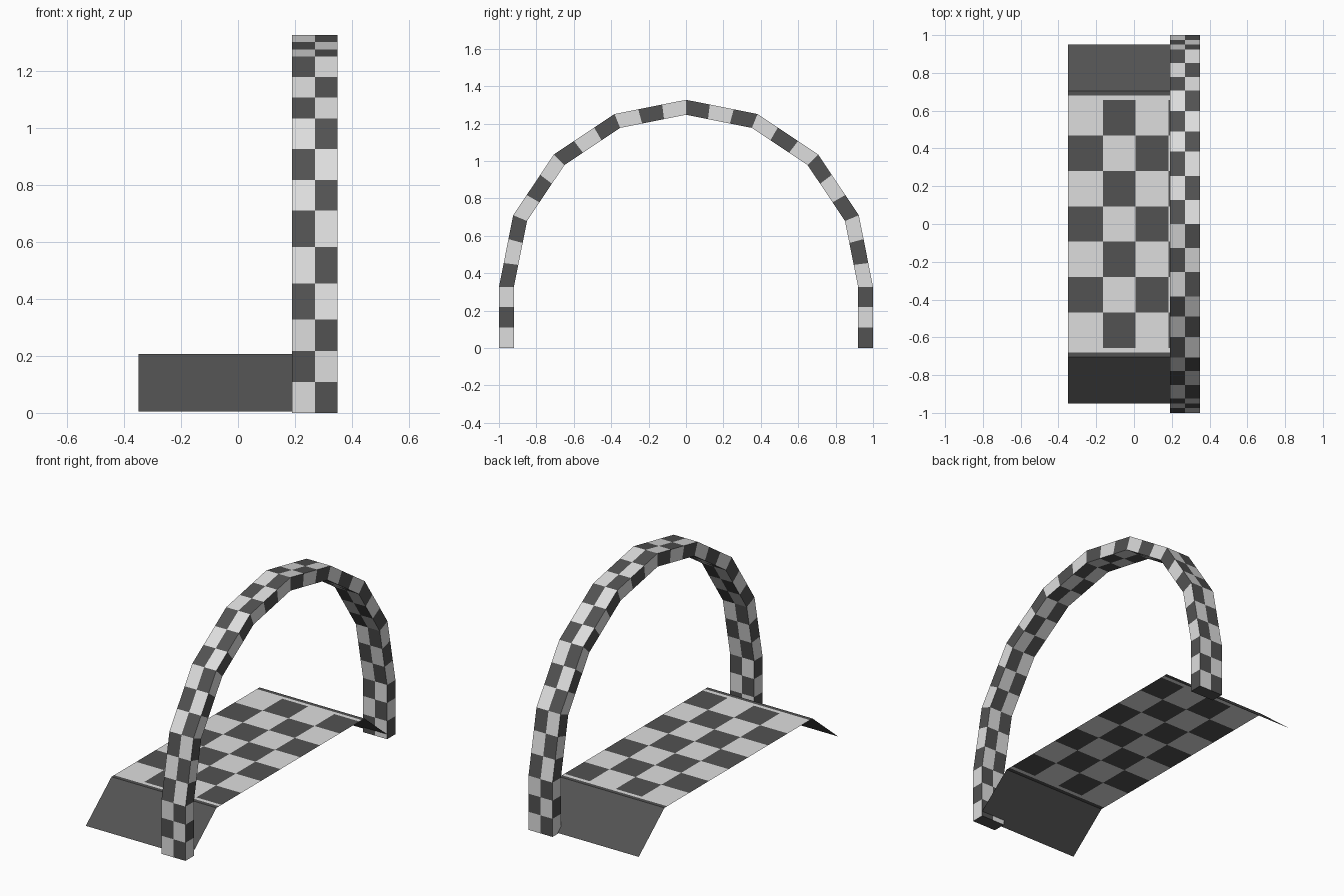
import bpy
import bmesh
from math import cos, sin, pi
from mathutils import Vector

cube = bpy.data.objects.get("Cube")
if cube:
    bpy.data.objects.remove(cube, do_unlink=True)


def make_material(name, value):
    mat = bpy.data.materials.new(name)
    colour = (value, value, value, 1)
    mat.diffuse_color = colour
    mat.use_nodes = True
    bsdf = mat.node_tree.nodes["Principled BSDF"]
    bsdf.inputs["Base Color"].default_value = colour
    bsdf.inputs["Roughness"].default_value = 0.8
    return mat


LIGHT, DARK = 0, 1
materials = [make_material("light_grey", 0.73), make_material("dark_grey", 0.085)]


def finish(bm, name):
    mesh = bpy.data.meshes.new(name)
    bm.to_mesh(mesh)
    bm.free()
    for mat in materials:
        mesh.materials.append(mat)
    obj = bpy.data.objects.new(name, mesh)
    bpy.context.collection.objects.link(obj)
    return obj


def make_sheet(name, xs, profile, rule):
    """Thin sheet: a (y, z) profile spread over the x positions."""
    bm = bmesh.new()
    rows = [[bm.verts.new((x, y, z)) for x in xs] for y, z in profile]
    for r in range(len(rows) - 1):
        for c in range(len(xs) - 1):
            a, b = rows[r], rows[r + 1]
            face = bm.faces.new((a[c], a[c + 1], b[c + 1], b[c]))
            face.material_index = rule(r, c)
    return finish(bm, name)


# Checkered deck with a light margin and a dark strip at both ends
HALF_W, DECK_Z, DECK_END = 0.35, 0.207, 0.705
TILE_ROWS, TILE_END = 7, 0.657
tile_ys = [TILE_END * (2 * i / TILE_ROWS - 1) for i in range(TILE_ROWS + 1)]
deck_ys = [-DECK_END, -0.68] + tile_ys + [0.68, DECK_END]
last_row = len(deck_ys) - 2


def deck_rule(r, c):
    if r in (0, last_row):
        return DARK
    if r in (1, last_row - 1):
        return LIGHT
    return (r - 2 + c) % 2


make_sheet("deck", [-HALF_W, -0.165, 0.008, 0.182, HALF_W],
           [(y, DECK_Z) for y in deck_ys], deck_rule)

# Plain sloping ramps at both ends
high, low = (DECK_END, DECK_Z), (0.95, 0.005)
make_sheet("back_ramp", [-HALF_W, HALF_W], [high, low], lambda r, c: DARK)
make_sheet("front_ramp", [-HALF_W, HALF_W],
           [(-low[0], low[1]), (-high[0], high[1])], lambda r, c: DARK)

# Arch: straight legs under a half ring of eight flat segments
SPRING_Z, OUTER, INNER = 0.327, 1.0, 0.92
SEGMENTS, TILES = 8, 3
X0, X1 = 0.19, 0.35


def arch_path(radius):
    corners = [Vector((0, -radius, 0))]
    for i in range(SEGMENTS + 1):
        a = pi * i / SEGMENTS
        corners.append(Vector((0, -radius * cos(a), SPRING_Z + radius * sin(a))))
    corners.append(Vector((0, radius, 0)))
    points = [corners[0]]
    for p, q in zip(corners, corners[1:]):
        points += [p.lerp(q, t / TILES) for t in range(1, TILES + 1)]
    return points


bm = bmesh.new()
mid = (X0 + X1) / 2
rings = []
for outer, inner in zip(arch_path(OUTER), arch_path(INNER)):
    loop = [(outer, x) for x in (X0, mid, X1)] + [(inner, x) for x in (X1, mid, X0)]
    rings.append([bm.verts.new((x, p.y, p.z)) for p, x in loop])
for r in range(len(rings) - 1):
    a, b = rings[r], rings[r + 1]
    for c in range(len(a)):
        n = (c + 1) % len(a)
        face = bm.faces.new((a[c], a[n], b[n], b[c]))
        face.material_index = (r + c) % 2
for ring in (rings[0], rings[-1]):
    bm.faces.new(ring).material_index = DARK
bmesh.ops.recalc_face_normals(bm, faces=bm.faces)
finish(bm, "checkered_arch")
